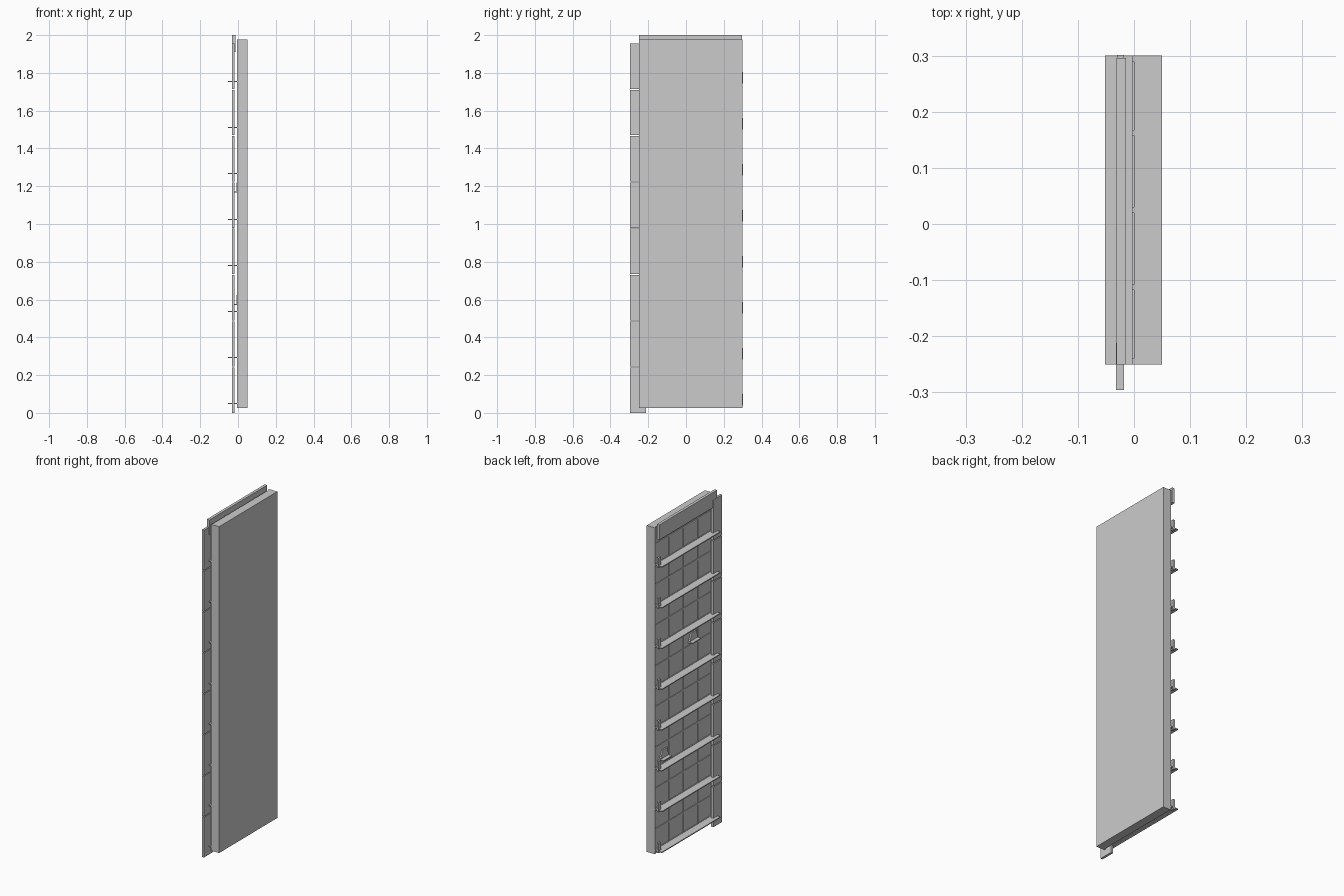
import bpy, bmesh
from mathutils import Matrix, Vector

if "Cube" in bpy.data.objects:
    bpy.data.objects.remove(bpy.data.objects["Cube"])


def new_object(name, bm):
    bmesh.ops.recalc_face_normals(bm, faces=bm.faces)
    mesh = bpy.data.meshes.new(name)
    bm.to_mesh(mesh)
    bm.free()
    obj = bpy.data.objects.new(name, mesh)
    bpy.context.collection.objects.link(obj)
    return obj


def box(name, x, y, z):
    """Box from its (min, max) range on each axis."""
    bm = bmesh.new()
    lo, hi = Vector((x[0], y[0], z[0])), Vector((x[1], y[1], z[1]))
    mat = Matrix.Translation((lo + hi) / 2) @ Matrix.Diagonal((*(hi - lo), 1))
    bmesh.ops.create_cube(bm, size=1, matrix=mat)
    return new_object(name, bm)


def plate(name, yz, x0, x1):
    """Flat outline in the YZ plane given thickness along x."""
    bm = bmesh.new()
    face = bm.faces.new([bm.verts.new((x0, y, z)) for y, z in yz])
    geom = bmesh.ops.extrude_face_region(bm, geom=[face])["geom"]
    verts = [v for v in geom if isinstance(v, bmesh.types.BMVert)]
    bmesh.ops.translate(bm, verts=verts, vec=(x1 - x0, 0, 0))
    return new_object(name, bm)


Y0, Y1 = -0.25, 0.30      # panel sides
Z0, Z1 = 0.027, 1.977     # panel bottom and top
BAY = 0.2435              # spacing of the ribs
BACK = -0.004             # rear plane of the lattice

# Main slab
box("main_panel", (0, 0.05), (Y0, Y1), (Z0, Z1))

# Shallow lattice on the rear of the slab, four columns wide
column = (Y1 - Y0) / 4
for i in range(5):
    y = min(max(Y0 + i * column, Y0 + 0.005), Y1 - 0.005)
    box("lattice_upright", (BACK, 0.001), (y - 0.005, y + 0.005), (Z0, Z1))
for i in range(16):
    z = 0.05 + i * BAY / 2
    box("lattice_crossbar", (BACK, 0.001), (Y0, Y1), (z - 0.005, z + 0.005))

for i in range(8):
    # Horizontal shelf rib
    z = 0.05 + i * BAY
    box("horizontal_rib", (-0.052, 0), (Y0, Y1), (z - 0.003, z + 0.003))
    # Overhanging side flange segment with a small gap to the next
    z = i * 0.245
    box("side_flange", (-0.032, -0.018), (-0.296, -0.212), (z, z + 0.24))
    # Narrow tab at the opposite end of each rib
    z = 0.04 + i * BAY
    box("edge_tab", (-0.03, -0.018), (0.28, 0.301), (z, z + 0.06))

# Upper lap flange
box("top_flange", (-0.031, -0.014), (Y0, 0.296), (1.91, 2.0))

# Two small rear brackets: ledge with a tapered backing plate
for y, z in ((-0.06, 1.17), (0.215, 0.573)):
    box("bracket_ledge", (-0.03, 0), (y - 0.04, y + 0.04), (z - 0.003, z + 0.003))
    plate("bracket_back", [(y - 0.04, z), (y + 0.04, z),
                           (y + 0.015, z + 0.05), (y - 0.03, z + 0.05)],
          -0.008, 0)
